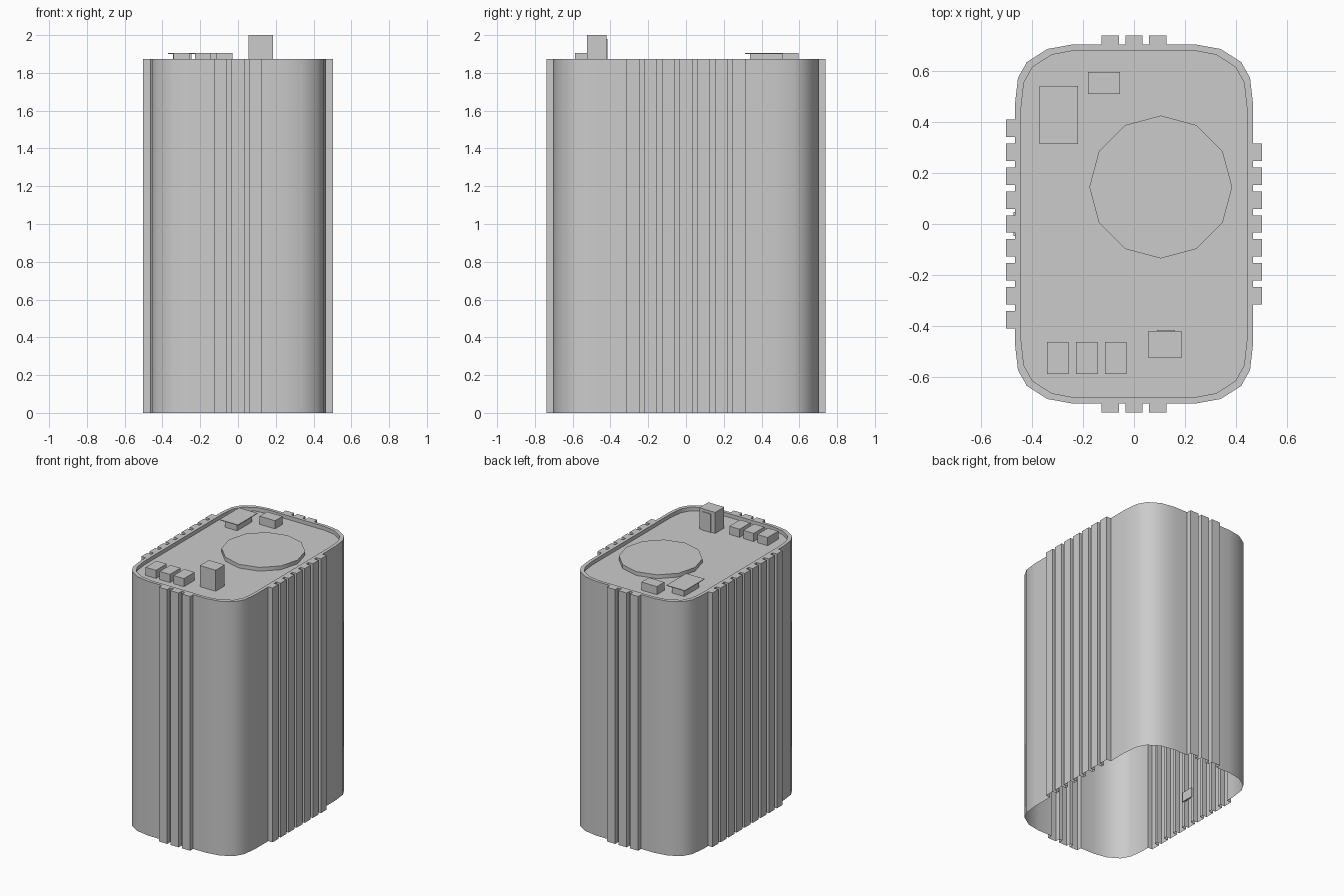
import bpy, bmesh, math

cube = bpy.data.objects.get("Cube")
if cube:
    bpy.data.objects.remove(cube, do_unlink=True)

grey = bpy.data.materials.new("light_grey")
grey.use_nodes = True
COLOUR = (0.6, 0.6, 0.6, 1)
grey.diffuse_color = COLOUR
grey.node_tree.nodes["Principled BSDF"].inputs["Base Color"].default_value = COLOUR

HALF_X, HALF_Y = 0.467, 0.704
RIM_Z, ROOF_Z = 1.873, 1.845
FIN_OUT, FIN_HALF, FIN_STEP = 0.035, 0.034, 0.0937


def finish(name, bm):
    bmesh.ops.recalc_face_normals(bm, faces=bm.faces)
    mesh = bpy.data.meshes.new(name)
    bm.to_mesh(mesh)
    bm.free()
    mesh.materials.append(grey)
    mesh.shade_smooth()
    mesh.set_sharp_from_angle(angle=math.radians(32))
    obj = bpy.data.objects.new(name, mesh)
    bpy.context.collection.objects.link(obj)
    return obj


def box(name, x0, x1, y0, y1, z0, z1):
    bm = bmesh.new()
    bmesh.ops.create_cube(bm, size=1)
    for v in bm.verts:
        v.co = (x0 + (v.co.x + 0.5) * (x1 - x0),
                y0 + (v.co.y + 0.5) * (y1 - y0),
                z0 + (v.co.z + 0.5) * (z1 - z0))
    return finish(name, bm)


# Outline of the tower, counter-clockwise; each point is (x, y, fin normal or None)
corner = [(HALF_X, 0.467), (0.455, 0.573), (0.42, 0.635), (0.34, 0.686), (0.24, HALF_Y)]
outline = []


def add_fins(count, nx, ny):
    for i in range(count):
        c = (i - (count - 1) / 2) * FIN_STEP
        for t, normal in ((c - FIN_HALF, (nx, ny)), (c + FIN_HALF, None)):
            outline.append((nx * HALF_X - ny * t, ny * HALF_Y + nx * t, normal))


def add_corner(sx, sy):
    for x, y in (corner if sx == sy else corner[::-1]):
        outline.append((sx * x, sy * y, None))


add_fins(7, 1, 0)
add_corner(1, 1)
add_fins(3, 0, 1)
add_corner(-1, 1)
add_fins(9, -1, 0)
add_corner(-1, -1)
add_fins(3, 0, -1)
add_corner(1, -1)

# Tower shell: open below, hollow fins, raised rim around a sunken roof
bm = bmesh.new()


def loop(z, sx=1, sy=1):
    return [bm.verts.new((x * sx, y * sy, z)) for x, y, _ in outline]


inset_x, inset_y = 0.443 / HALF_X, 0.681 / HALF_Y
low, high = loop(0), loop(RIM_Z)
inner, floor = loop(RIM_Z, inset_x, inset_y), loop(ROOF_Z, inset_x, inset_y)
for i, (x, y, normal) in enumerate(outline):
    j = (i + 1) % len(outline)
    bm.faces.new((high[i], high[j], inner[j], inner[i]))
    bm.faces.new((inner[i], inner[j], floor[j], floor[i]))
    if normal is None:
        bm.faces.new((low[i], low[j], high[j], high[i]))
        continue
    tips = []
    for k in (i, j):
        px, py = outline[k][0] + normal[0] * FIN_OUT, outline[k][1] + normal[1] * FIN_OUT
        tips.append((bm.verts.new((px, py, 0)), bm.verts.new((px, py, RIM_Z))))
    (a, b), (c, d) = tips
    bm.faces.new((low[i], a, b, high[i]))
    bm.faces.new((a, c, d, b))
    bm.faces.new((c, low[j], high[j], d))
    bm.faces.new((high[i], b, d, high[j]))
bm.faces.new(floor)
finish("tower_shell", bm)

# Twelve-sided landing pad
bm = bmesh.new()
bmesh.ops.create_circle(bm, cap_ends=True, segments=12, radius=0.28)
lifted = bmesh.ops.extrude_face_region(bm, geom=bm.faces[:])["geom"]
bmesh.ops.translate(bm, vec=(0, 0, RIM_Z - ROOF_Z),
                    verts=[g for g in lifted if isinstance(g, bmesh.types.BMVert)])
bmesh.ops.translate(bm, vec=(0.105, 0.145, ROOF_Z), verts=bm.verts[:])
finish("landing_pad", bm)

# Row of three roof vents
for i in range(3):
    x = -0.341 + i * 0.114
    box(f"roof_vent_{i + 1}", x, x + 0.084, -0.588, -0.463, ROOF_Z, 1.905)

# Stair hut with its door, and the plant units at the back
box("stair_hut", 0.056, 0.186, -0.525, -0.42, ROOF_Z, 2.0)
box("stair_hut_door", 0.09, 0.16, -0.42, -0.415, ROOF_Z, 1.98)
box("small_plant_unit", -0.18, -0.055, 0.51, 0.596, ROOF_Z, 1.905)
box("large_plant_unit", -0.345, -0.245, 0.34, 0.515, ROOF_Z, 1.9)
box("large_plant_cover", -0.37, -0.22, 0.313, 0.541, 1.9, 1.905)

# Small bracket low on the side wall
box("side_bracket", -0.473, -0.46, -0.047, 0.047, 0.19, 0.26)
